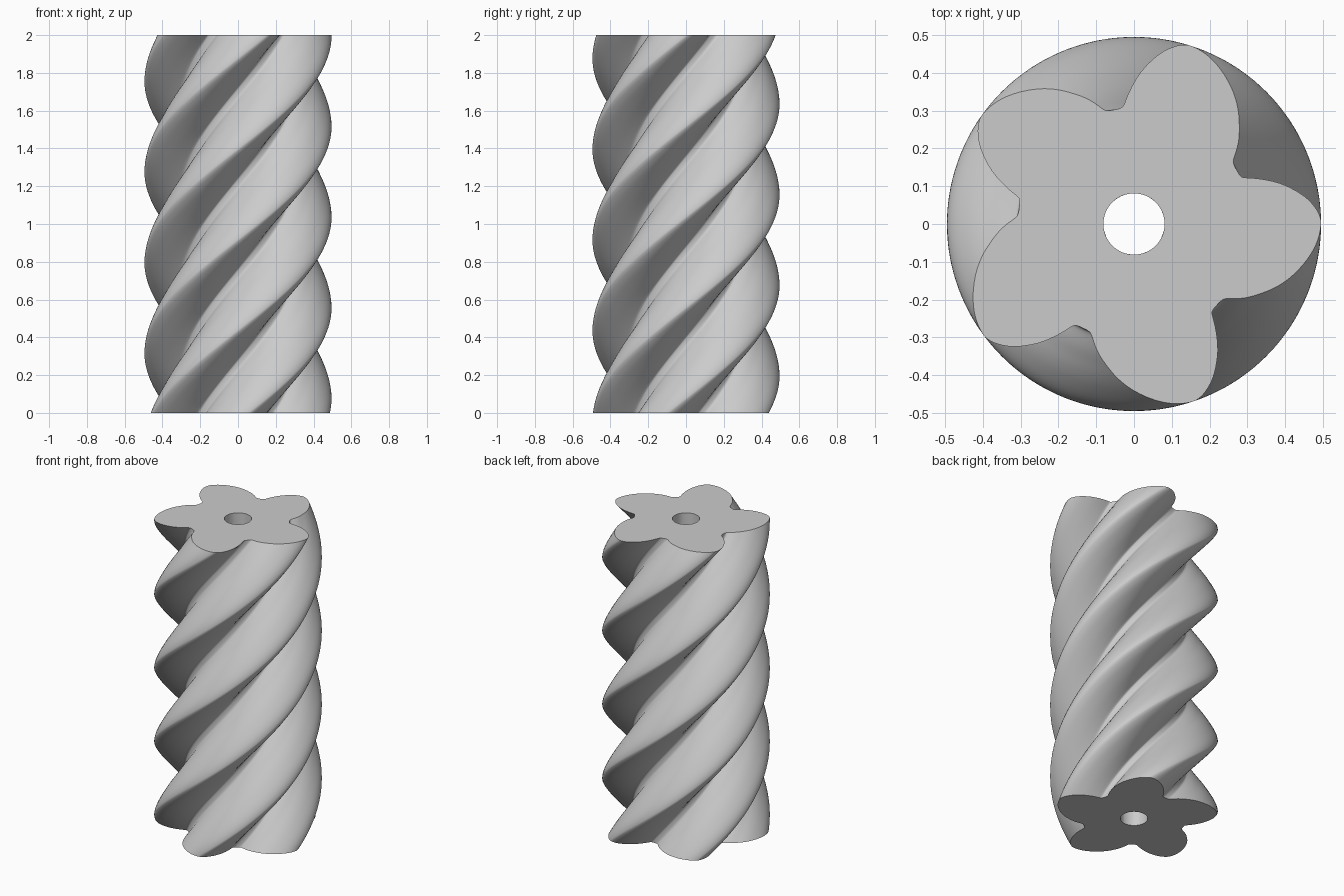
import bpy, bmesh
from math import sin, cos, radians, pi

default = bpy.data.objects.get("Cube")
if default:
    bpy.data.objects.remove(default, do_unlink=True)

LOBES, HEIGHT, TWIST, BORE, LAYERS = 5, 2.0, radians(300), 0.081, 120
STEP = 360 / LOBES

# One lobe of the cross-section: (degrees from crest, radius)
LOBE = [(-44, .307), (-41, .308), (-39, .314), (-36, .336), (-33, .357), (-28.5, .384),
        (-24, .411), (-18.5, .439), (-11, .470), (-5, .488), (0, .495), (2.5, .492),
        (5.3, .481), (9.5, .455), (15.5, .402), (20.4, .346), (22.8, .317), (24.5, .309)]


def smooth_outline(points, cuts=3):
    """Closed Catmull-Rom curve through every lobe, in polar form."""
    ring = [(a + k * STEP, r) for k in range(-1, LOBES + 1) for a, r in points]
    n, out = len(points), []
    for i in range(n, n * (LOBES + 1)):
        p = ring[i - 1:i + 3]
        for c in range(cuts):
            t = c / cuts
            out.append(tuple(
                0.5 * (2 * b + (d - a) * t + (2 * a - 5 * b + 4 * d - e) * t * t
                       + (3 * b - a - 3 * d + e) * t ** 3)
                for a, b, d, e in zip(*p)))
    return [(radians(a), r) for a, r in out]


outline = smooth_outline(LOBE)
bm = bmesh.new()


def add_ring(polar, z, turn):
    return [bm.verts.new((r * cos(a + turn), r * sin(a + turn), z)) for a, r in polar]


def bridge(low, high):
    for i in range(len(low)):
        j = (i + 1) % len(low)
        bm.faces.new((low[i], low[j], high[j], high[i]))


# Twisted outer wall, crests pointing along +x at the top
walls = [add_ring(outline, HEIGHT * k / LAYERS, TWIST * (k / LAYERS - 1))
         for k in range(LAYERS + 1)]
for low, high in zip(walls, walls[1:]):
    bridge(low, high)

# Centre bore and the two flat end faces
bore = [(a, BORE) for a, r in outline]
bore_low, bore_high = add_ring(bore, 0, -TWIST), add_ring(bore, HEIGHT, 0)
bridge(walls[-1], bore_high)
bridge(bore_low, walls[0])
# Match the bore wall's vertices after the twist
shift = round(TWIST / (2 * pi) * len(outline))
bridge(bore_high, bore_low[shift:] + bore_low[:shift])

bmesh.ops.recalc_face_normals(bm, faces=bm.faces)
mesh = bpy.data.meshes.new("twisted_column")
bm.to_mesh(mesh)
bm.free()
column = bpy.data.objects.new("twisted_column", mesh)
bpy.context.collection.objects.link(column)

# Plain grey finish
grey = bpy.data.materials.new("light grey")
grey.use_nodes = True
colour = (0.6, 0.6, 0.6, 1)
grey.diffuse_color = colour
grey.node_tree.nodes["Principled BSDF"].inputs["Base Color"].default_value = colour
mesh.materials.append(grey)

# Soft flutes, crisp rims
bpy.ops.object.select_all(action="DESELECT")
column.select_set(True)
bpy.context.view_layer.objects.active = column
bpy.ops.object.shade_smooth_by_angle(angle=radians(35))
